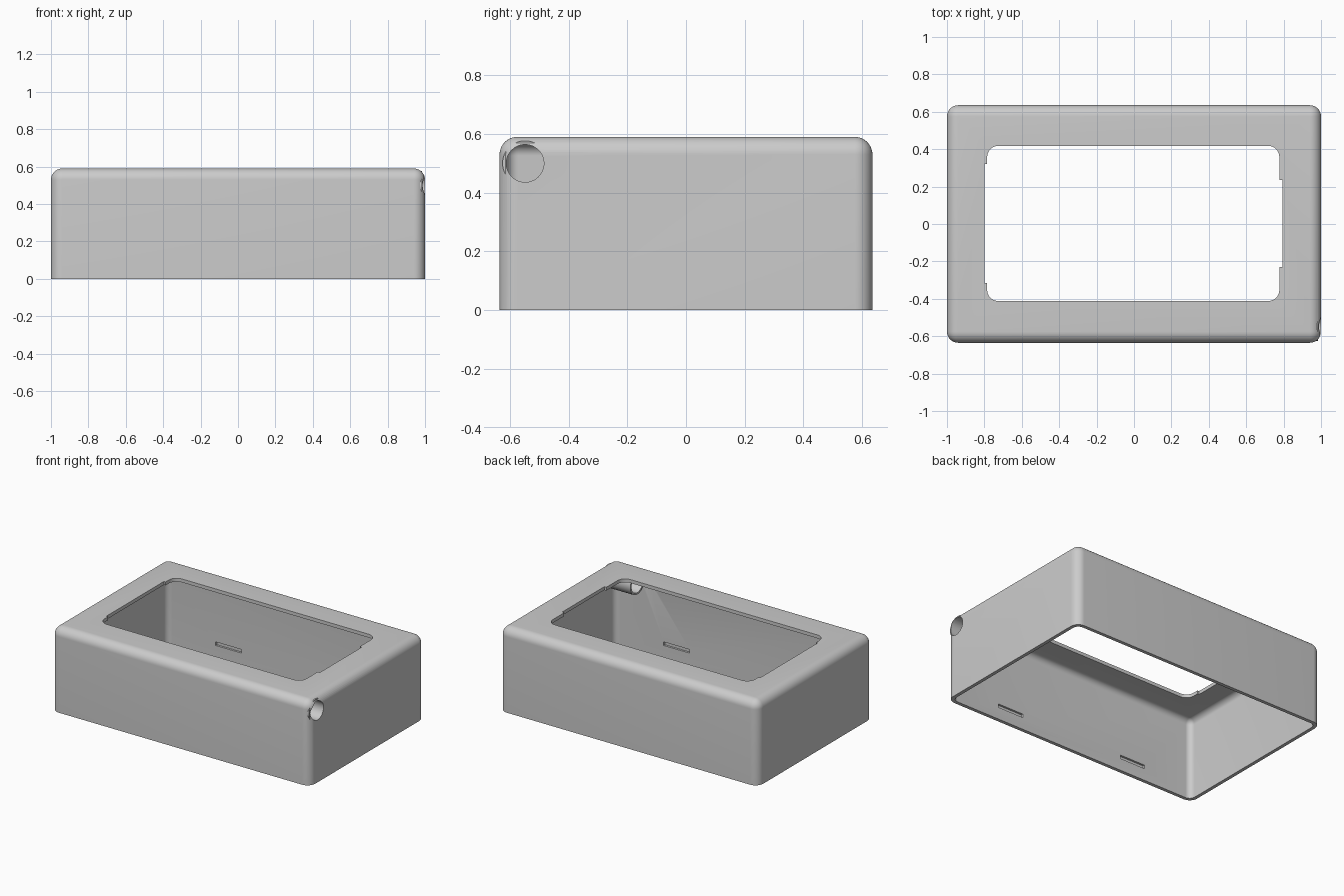
import bpy, bmesh, math
from mathutils import Matrix, Vector

cube = bpy.data.objects.get("Cube")
if cube:
    bpy.data.objects.remove(cube, do_unlink=True)

GREY = (0.6, 0.6, 0.6, 1)
mat = bpy.data.materials.new("plain grey")
mat.use_nodes = True
mat.diffuse_color = GREY
mat.node_tree.nodes["Principled BSDF"].inputs["Base Color"].default_value = GREY


def finish(name, bm):
    mesh = bpy.data.meshes.new(name)
    bmesh.ops.recalc_face_normals(bm, faces=bm.faces)
    bm.to_mesh(mesh)
    bm.free()
    mesh.materials.append(mat)
    ob = bpy.data.objects.new(name, mesh)
    bpy.context.collection.objects.link(ob)
    return ob


def box(name, lo, hi, radius=0, round_top=False):
    """Box between two corners; upright edges and, if asked, the top rim are rounded."""
    lo, hi = Vector(lo), Vector(hi)
    bm = bmesh.new()
    bmesh.ops.create_cube(bm, size=1)
    for v in bm.verts:
        v.co = Vector((lo[i] + (v.co[i] + 0.5) * (hi[i] - lo[i]) for i in range(3)))
    if radius:
        mid = (lo.z + hi.z) / 2

        def rounded(e):
            a, b = (v.co.z > mid for v in e.verts)
            return a != b or (round_top and a and b)
        bmesh.ops.bevel(bm, geom=[e for e in bm.edges if rounded(e)], offset=radius,
                        segments=10, profile=0.5, affect='EDGES')
    return finish(name, bm)


def rod(name, x0, x1, y, z, r):
    """Cylinder lying along x."""
    bm = bmesh.new()
    place = Matrix.Translation(((x0 + x1) / 2, y, z)) @ Matrix.Rotation(math.pi / 2, 4, 'Y')
    bmesh.ops.create_cone(bm, cap_ends=True, segments=48, radius1=r, radius2=r,
                          depth=x1 - x0, matrix=place)
    return finish(name, bm)


def combine(target, tool, operation='DIFFERENCE'):
    tool.hide_render = True
    mod = target.modifiers.new(tool.name, 'BOOLEAN')
    mod.operation = operation
    mod.solver = 'EXACT'
    mod.object = tool
    bpy.context.view_layer.objects.active = target
    bpy.ops.object.modifier_apply(modifier=mod.name)
    bpy.data.objects.remove(tool, do_unlink=True)


X, Y, H, WALL, R = 1.0, 0.635, 0.59, 0.024, 0.06

# Hollow case, open below
case = box("enclosure_shell", (-X, -Y, 0), (X, Y, H), R, True)
combine(case, box("cavity", (WALL - X, WALL - Y, -0.1),
                  (X - WALL, Y - WALL, H - WALL), R - WALL + 0.004, True))

# Display window with a shallow relief on each short side
combine(case, box("window", (-0.785, -0.412, 0.4), (0.777, 0.418, 0.7), R))
combine(case, box("left_relief", (0.7, -0.23, 0.45), (0.793, 0.235, 0.7)))
combine(case, box("right_relief", (-0.798, -0.315, 0.45), (-0.7, 0.322, 0.7)))

# Guide tube in the front corner, bored through the side wall
TY, TZ = -0.548, 0.5
combine(case, rod("guide_tube", 0.76, 0.985, TY, TZ, 0.077), 'UNION')
combine(case, rod("bore", 0.7, 1.1, TY, TZ, 0.064))

# Snap slots on the inside of both long walls
for side in (-1, 1):
    for x in (-0.5, 0.5):
        ys = sorted((side * (Y - WALL - 0.02), side * (Y - 0.01)))
        combine(case, box("slot", (x - 0.1, ys[0], 0.085), (x + 0.1, ys[1], 0.11)))

bpy.ops.object.select_all(action='DESELECT')
case.select_set(True)
bpy.context.view_layer.objects.active = case
bpy.ops.object.shade_smooth_by_angle(angle=math.radians(30))
